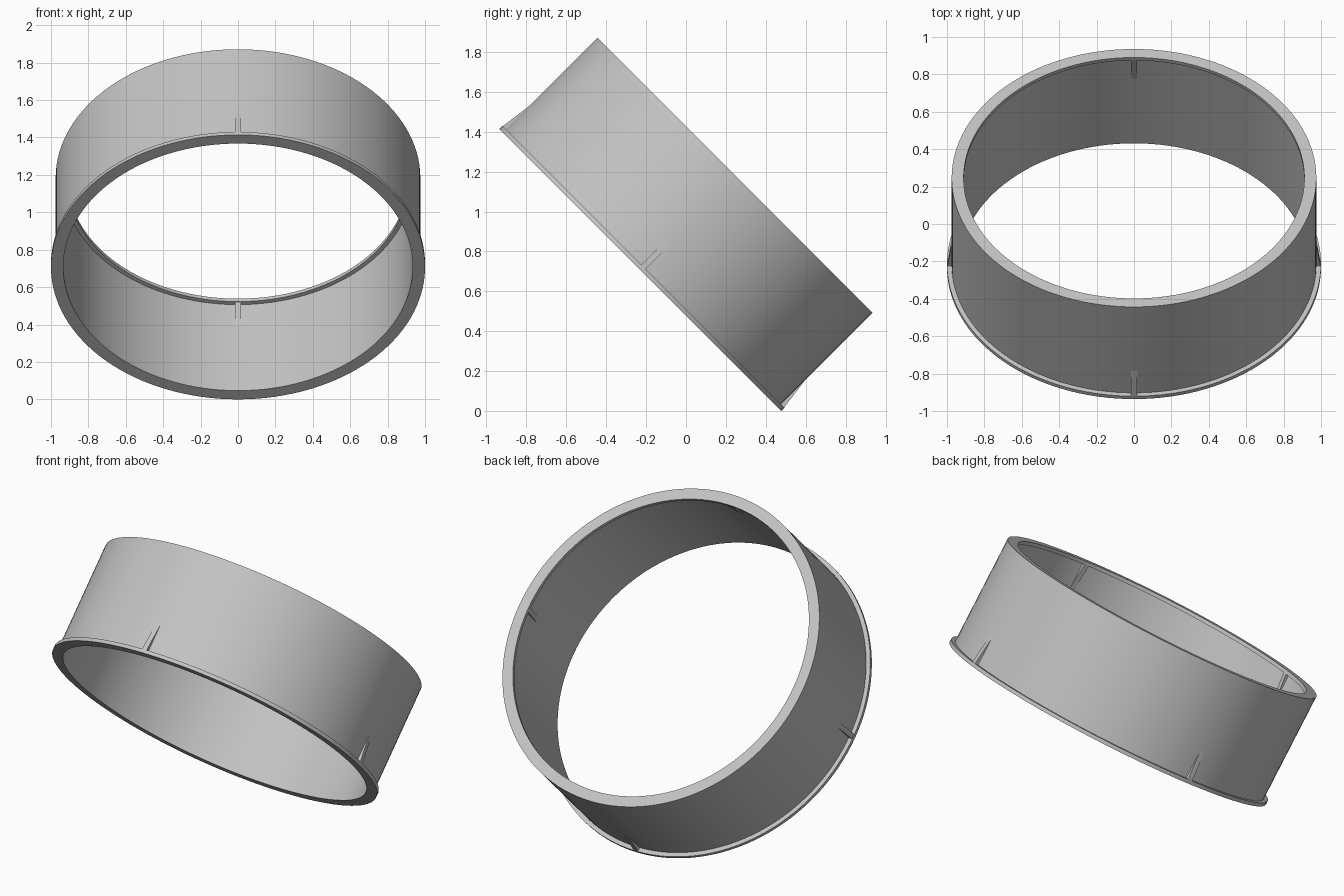
import bpy, bmesh, math
from mathutils import Matrix, Vector

if "Cube" in bpy.data.objects:
    bpy.data.objects.remove(bpy.data.objects["Cube"])

# Main dimensions, measured along and around the ring axis
LENGTH, RIM = 0.672, 0.022
R_FLANGE, R_OUT, R_IN, R_LIP = 1.0, 0.975, 0.934, 0.911
RIB_LEN, RIB_W, SEGMENTS = 0.18, 0.03, 128

grey = bpy.data.materials.new("light grey")
grey.diffuse_color = (0.55, 0.55, 0.55, 1)
grey.use_nodes = True
grey.node_tree.nodes["Principled BSDF"].inputs["Base Color"].default_value = grey.diffuse_color

# The whole collar leans back 45 degrees and rests on its flange edge
lean = Matrix.Translation((0, -0.229, math.sqrt(0.5))) @ Matrix.Rotation(-math.pi / 4, 4, 'X')


def finish(bm, name):
    bmesh.ops.recalc_face_normals(bm, faces=bm.faces)
    mesh = bpy.data.meshes.new(name)
    bm.to_mesh(mesh)
    bm.free()
    mesh.materials.append(grey)
    obj = bpy.data.objects.new(name, mesh)
    bpy.context.collection.objects.link(obj)
    obj.matrix_world = lean
    return obj


# Collar: closed (radius, height) profile with outer flange and inner lip
profile = [(R_IN, 0), (R_FLANGE, 0), (R_FLANGE, RIM), (R_OUT, RIM),
           (R_OUT, LENGTH), (R_LIP, LENGTH), (R_LIP, LENGTH - RIM), (R_IN, LENGTH - RIM)]
bm = bmesh.new()
rings = [[bm.verts.new((r * math.cos(a), r * math.sin(a), z)) for r, z in profile]
         for a in (2 * math.pi * i / SEGMENTS for i in range(SEGMENTS))]
n = len(profile)
for i, ring in enumerate(rings):
    nxt = rings[(i + 1) % SEGMENTS]
    for j in range(n):
        k = (j + 1) % n
        bm.faces.new((ring[j], nxt[j], nxt[k], ring[k]))
collar = finish(bm, "collar")
bpy.context.view_layer.objects.active = collar
collar.select_set(True)
bpy.ops.object.shade_smooth_by_angle(angle=math.radians(30))


def ribs(name, triangle):
    """Four triangular gussets, a quarter turn apart."""
    bm = bmesh.new()
    for q in range(4):
        turn = Matrix.Rotation(q * math.pi / 2, 3, 'Z')
        left, right = [[bm.verts.new(turn @ Vector((r, s * RIB_W / 2, z))) for r, z in triangle]
                       for s in (-1, 1)]
        bm.faces.new(left)
        bm.faces.new(right[::-1])
        for j in range(3):
            k = (j + 1) % 3
            bm.faces.new((left[j], right[j], right[k], left[k]))
    return finish(bm, name)


# Outer gussets brace the flange, inner gussets brace the lip
ribs("flange_ribs", [(R_OUT - 0.002, RIM), (R_FLANGE - 0.003, RIM), (R_OUT - 0.002, RIM + RIB_LEN)])
top = LENGTH - RIM
ribs("lip_ribs", [(R_IN + 0.002, top), (R_LIP + 0.003, top), (R_IN + 0.002, top - RIB_LEN)])
